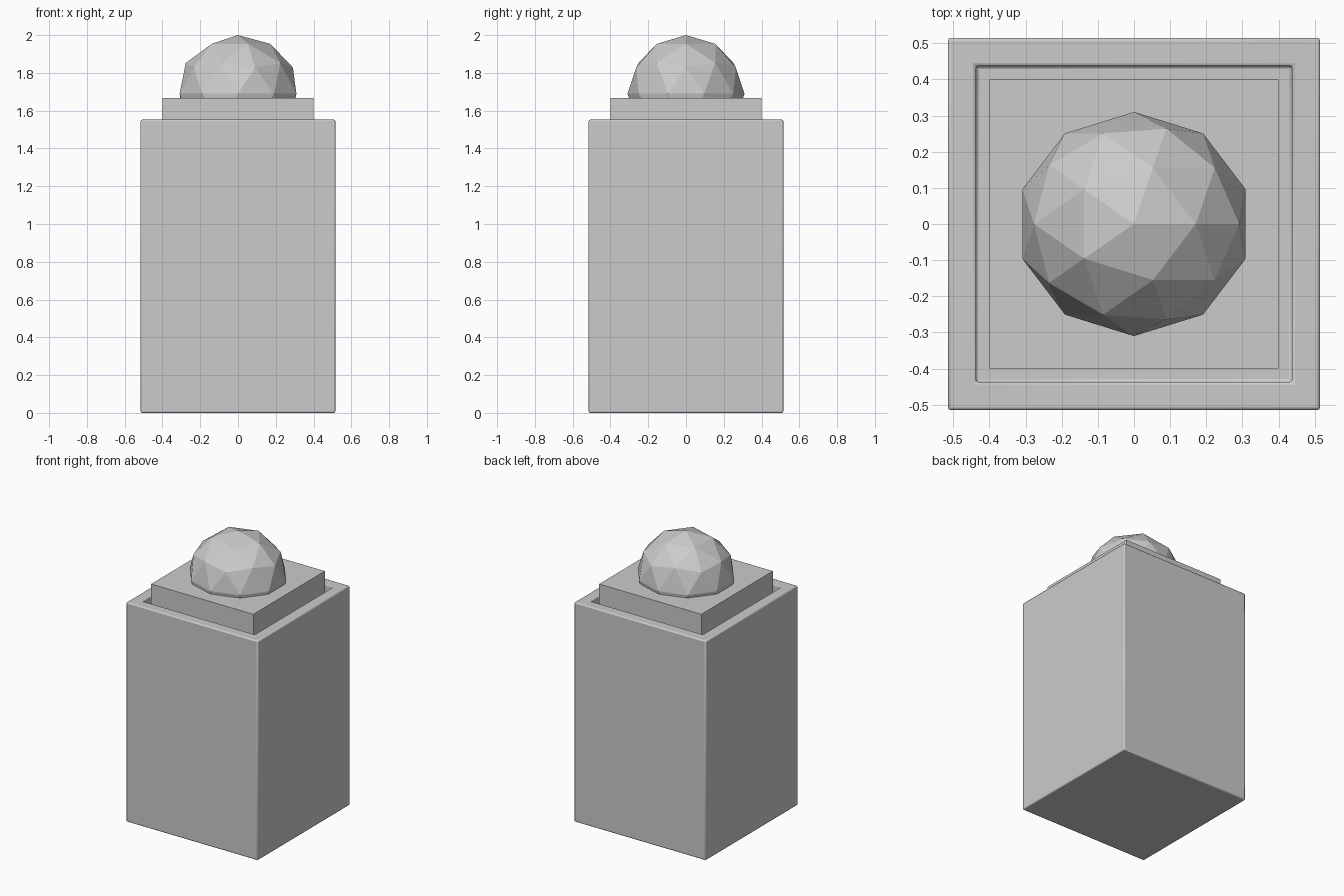
import bpy, bmesh
from mathutils import Matrix

if "Cube" in bpy.data.objects:
    bpy.data.objects.remove(bpy.data.objects["Cube"])


def make_object(name, bm):
    mesh = bpy.data.meshes.new(name)
    bm.to_mesh(mesh)
    bm.free()
    obj = bpy.data.objects.new(name, mesh)
    bpy.context.collection.objects.link(obj)
    return obj


def box(half, z0, z1):
    bm = bmesh.new()
    bmesh.ops.create_cube(bm, size=1, matrix=Matrix.Translation((0, 0, (z0 + z1) / 2))
                          @ Matrix.Diagonal((half * 2, half * 2, z1 - z0, 1)))
    return bm


# Tall body with a shallow square recess in its top
BODY, TOP, RECESS, DEPTH = 0.515, 1.552, 0.405, 0.08
bm = box(BODY, 0, TOP)
top = max(bm.faces, key=lambda f: f.calc_center_median().z)
bmesh.ops.inset_region(bm, faces=[top], thickness=BODY - RECESS)
floor = bmesh.ops.extrude_face_region(bm, geom=[top])["geom"]
bmesh.ops.translate(bm, vec=(0, 0, -DEPTH), verts=[v for v in floor if isinstance(v, bmesh.types.BMVert)])
if top.is_valid:
    bmesh.ops.delete(bm, geom=[top], context="FACES_ONLY")
bmesh.ops.recalc_face_normals(bm, faces=bm.faces)
body = make_object("body", bm)
bevel = body.modifiers.new("soft_edges", "BEVEL")
bevel.width = 0.008
bevel.segments = 2
bevel.limit_method = "ANGLE"
body.select_set(True)
bpy.context.view_layer.objects.active = body
bpy.ops.object.shade_smooth_by_angle()

# Button base seated in the recess
make_object("button_base", box(0.4, TOP - DEPTH, 1.668))

# Faceted low-poly button
bm = bmesh.new()
bmesh.ops.create_icosphere(bm, subdivisions=2, radius=1,
                           matrix=Matrix.Translation((0, 0, 1.69)) @ Matrix.Diagonal((0.325, 0.31, 0.31, 1)))
make_object("button_dome", bm)
